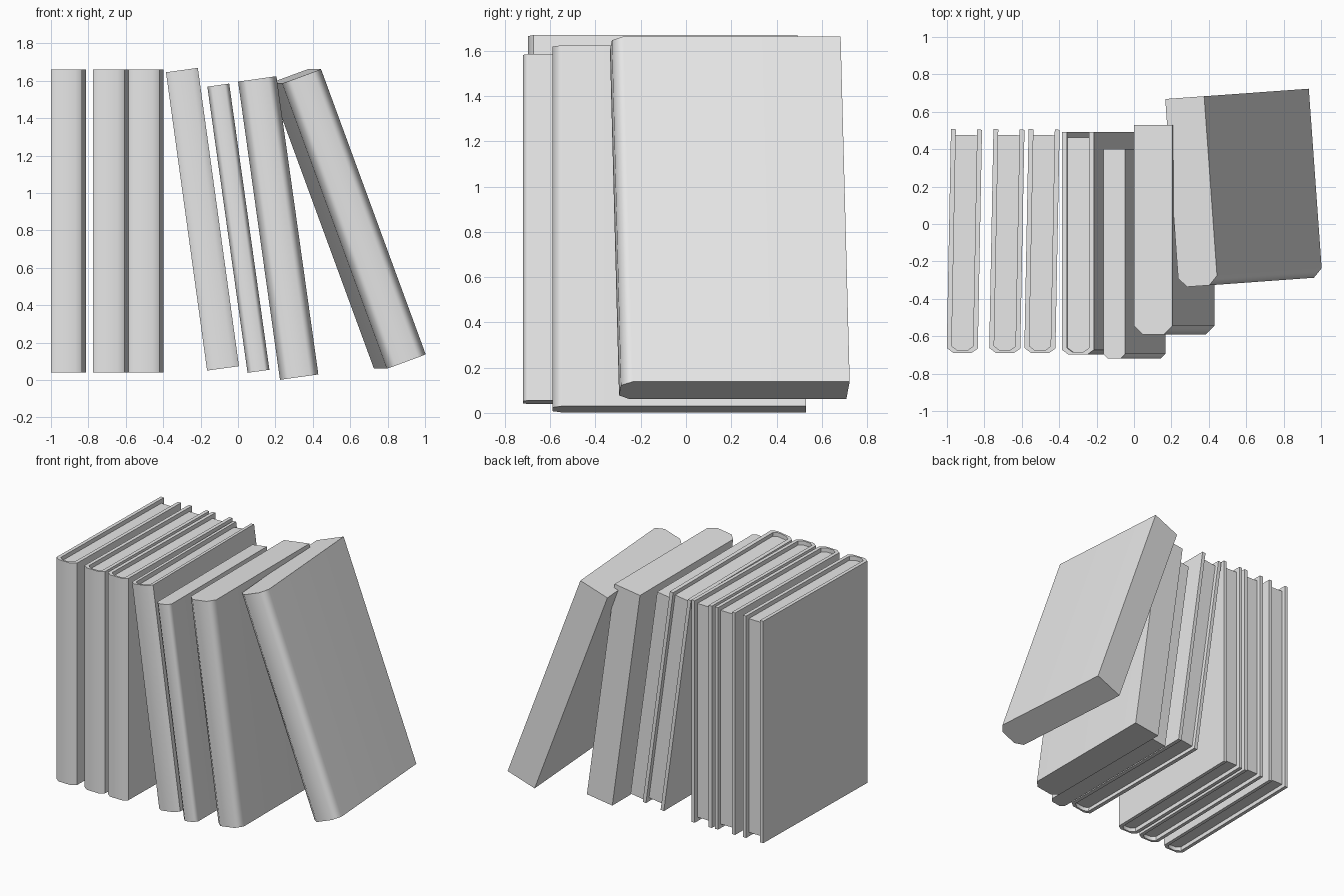
import bpy
import bmesh
from math import radians
from mathutils import Matrix, Vector

cube = bpy.data.objects.get("Cube")
if cube:
    bpy.data.objects.remove(cube, do_unlink=True)

grey = bpy.data.materials.new("plain_grey")
grey.use_nodes = True
GREY = (0.8, 0.8, 0.8, 1)
grey.diffuse_color = GREY
grey.node_tree.nodes["Principled BSDF"].inputs["Base Color"].default_value = GREY


def extrude(name, outline, height, place):
    """Extrude a closed (x, y) outline to a centred height, then place it."""
    bm = bmesh.new()
    face = bm.faces.new([bm.verts.new((x, y, -height / 2)) for x, y in outline])
    top = bmesh.ops.extrude_face_region(bm, geom=[face])["geom"]
    bmesh.ops.translate(bm, vec=(0, 0, height),
                        verts=[v for v in top if isinstance(v, bmesh.types.BMVert)])
    bmesh.ops.recalc_face_normals(bm, faces=bm.faces)
    mesh = bpy.data.meshes.new(name)
    bm.to_mesh(mesh)
    bm.free()
    mesh.materials.append(grey)
    obj = bpy.data.objects.new(name, mesh)
    bpy.context.collection.objects.link(obj)
    obj.matrix_world = place
    # Rounded shading across the spine, crisp right-angled corners
    bpy.ops.object.select_all(action="DESELECT")
    obj.select_set(True)
    bpy.context.view_layer.objects.active = obj
    bpy.ops.object.shade_smooth_by_angle(angle=radians(50))
    weighted = obj.modifiers.new("weighted_normals", "WEIGHTED_NORMAL")
    weighted.keep_sharp = True


def spine_outline(width, front, back, cut_x, cut_y):
    """Rectangle whose two front corners are cut off, from back left to back right."""
    w = width / 2
    return [(-w, back), (-w, front + cut_y), (-w + cut_x, front),
            (w - cut_x, front), (w, front + cut_y), (w, back)]


def placement(centre, lean, yaw):
    return (Matrix.Translation(Vector(centre)) @ Matrix.Rotation(radians(yaw), 4, "Z")
            @ Matrix.Rotation(radians(-lean), 4, "Y"))


def bound_book(name, centre, size, lean=0, yaw=0):
    """Folded cover around a recessed block of pages."""
    width, depth, height = size
    place = placement(centre, lean, yaw)
    board, spine, recess = 0.026, 0.014, 0.03
    front, back = -depth / 2, depth / 2
    outer = spine_outline(width, front, back, 0.035, 0.025)
    inner = spine_outline(width - 2 * board, front + spine, back, 0.03, 0.022)
    extrude(name + "_cover", outer + inner[::-1], height, place)
    pages = spine_outline(width - 2 * board, front + spine, back - recess, 0.03, 0.022)
    extrude(name + "_pages", pages, height - 2 * recess, place)


def solid_book(name, centre, size, cut, lean, yaw=0):
    """Closed block with a bevelled spine."""
    width, depth, height = size
    outline = spine_outline(width, -depth / 2, depth / 2, cut, cut)
    extrude(name, outline, height, placement(centre, lean, yaw))


# Three upright books on the right, then one leaning on them
for label, x in (("first", -0.907), ("second", -0.68), ("third", -0.492)):
    bound_book(label + "_upright_book", (x, -0.092, 0.85), (0.166, 1.195, 1.62), yaw=-1.1)
bound_book("leaning_bound_book", (-0.19, -0.103, 0.86), (0.172, 1.19, 1.61), lean=7.85)

# Solid books leaning further to the left
solid_book("thin_leaning_book", (0.002, -0.16, 0.812), (0.118, 1.12, 1.545), 0.025, lean=8)
solid_book("thick_leaning_book", (0.215, -0.03, 0.813), (0.207, 1.12, 1.61), 0.045, lean=8)
solid_book("end_leaning_book", (0.587, 0.192, 0.862), (0.222, 1.01, 1.625), 0.048,
           lean=20.2, yaw=4.1)
